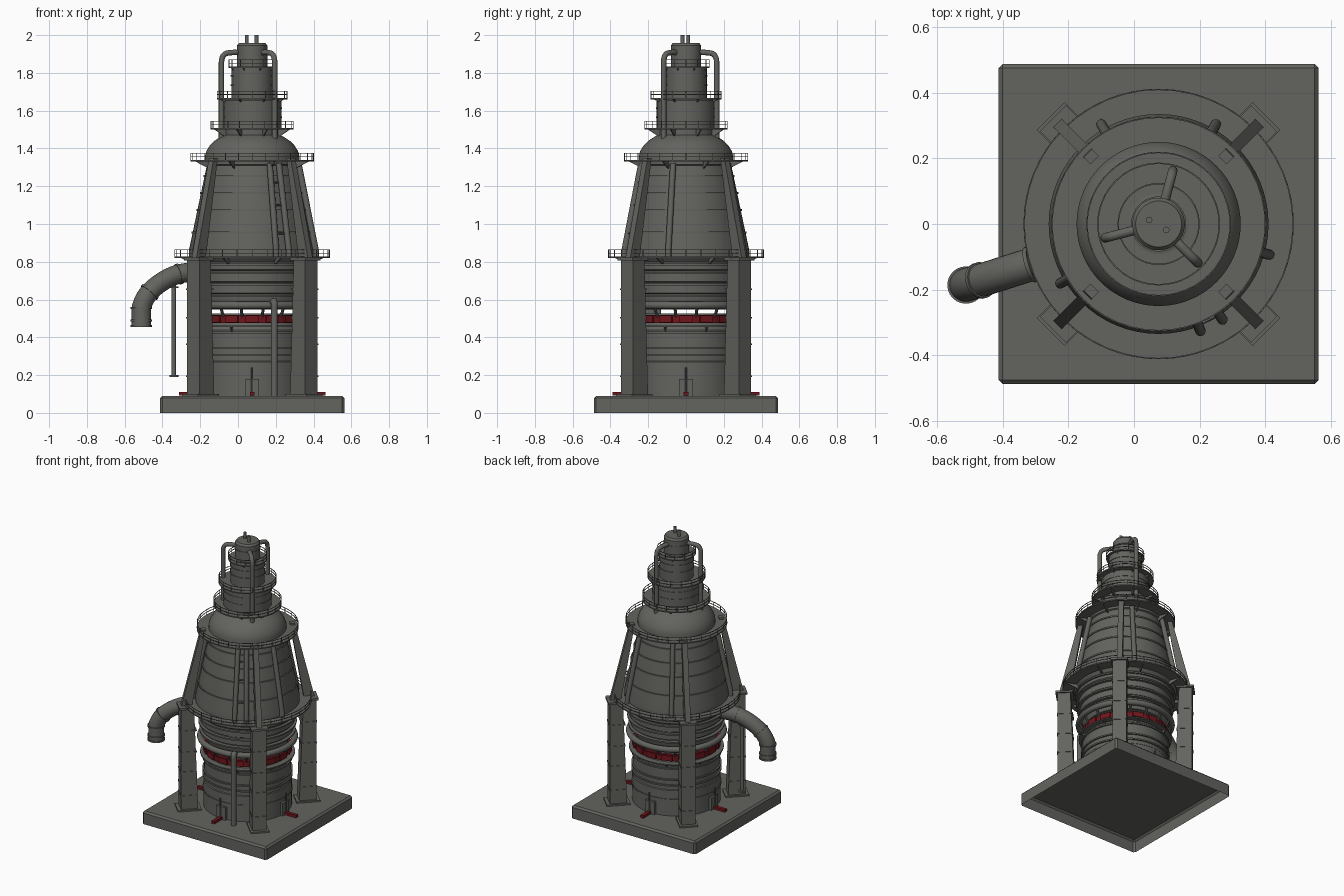
import bpy, bmesh, math
from mathutils import Vector

if "Cube" in bpy.data.objects:
    bpy.data.objects.remove(bpy.data.objects["Cube"])

CX = 0.075  # tower axis offset; parts are modelled around the axis


def material(name, col):
    m = bpy.data.materials.new(name)
    m.diffuse_color = (*col, 1)
    m.use_nodes = True
    m.node_tree.nodes["Principled BSDF"].inputs["Base Color"].default_value = m.diffuse_color
    return m


GREY = material("steel_grey", (0.125, 0.125, 0.115))
RED = material("dark_red", (0.16, 0.008, 0.012))


def finish(name, bm, mat=GREY, recalc=True):
    if recalc:
        bmesh.ops.recalc_face_normals(bm, faces=bm.faces)
    me = bpy.data.meshes.new(name)
    bm.to_mesh(me)
    bm.free()
    me.materials.append(mat)
    ob = bpy.data.objects.new(name, me)
    bpy.context.collection.objects.link(ob)
    ob.location.x = CX
    bpy.ops.object.select_all(action='DESELECT')
    ob.select_set(True)
    bpy.context.view_layer.objects.active = ob
    bpy.ops.object.shade_smooth_by_angle(angle=math.radians(32))
    return ob


def polar(r, a, z):
    return Vector((r * math.cos(a), r * math.sin(a), z))


def lathe(bm, prof, n=64, closed=False):
    """Revolve (r, z) points; open profiles are capped at the ends."""
    rows = [[bm.verts.new(polar(r, 2 * math.pi * i / n, z)) for i in range(n)] for r, z in prof]
    for k in range(len(rows) if closed else len(rows) - 1):
        a, b = rows[k], rows[(k + 1) % len(rows)]
        for i in range(n):
            j = (i + 1) % n
            bm.faces.new((a[i], a[j], b[j], b[i]))
    if not closed:
        bm.faces.new(rows[0][::-1])
        bm.faces.new(rows[-1])


def band(bm, r0, r1, z0, z1, n=64):
    lathe(bm, [(r0, z0), (r1, z0), (r1, z1), (r0, z1)], n, True)


def tube(bm, pts, r, n=14):
    pts = [Vector(p) for p in pts]
    d = (pts[1] - pts[0]).normalized()
    u = d.orthogonal().normalized()
    rows = []
    for i, p in enumerate(pts):
        t = (pts[min(i + 1, len(pts) - 1)] - pts[max(i - 1, 0)]).normalized()
        u = (u - t * u.dot(t)).normalized()
        v = t.cross(u)
        rows.append([bm.verts.new(p + r * (u * math.cos(k * 2 * math.pi / n) + v * math.sin(k * 2 * math.pi / n)))
                     for k in range(n)])
    for a, b in zip(rows, rows[1:]):
        for i in range(n):
            j = (i + 1) % n
            bm.faces.new((a[i], a[j], b[j], b[i]))
    bm.faces.new(rows[0][::-1])
    bm.faces.new(rows[-1])


def rounded(pts, times=3):
    pts = [Vector(p) for p in pts]
    for _ in range(times):
        out = [pts[0]]
        for a, b in zip(pts, pts[1:]):
            out += [a.lerp(b, 0.25), a.lerp(b, 0.75)]
        pts = out + [pts[-1]]
    return pts


def radial_box(bm, ang, low, high, hw):
    """Tapered box pointing outward: low/high = (inner r, outer r, z)."""
    side = Vector((-math.sin(ang), math.cos(ang), 0))
    rows = []
    for r0, r1, z in (low, high):
        rows.append([bm.verts.new(polar(r, ang, z) + side * s * hw) for r, s in ((r0, -1), (r1, -1), (r1, 1), (r0, 1))])
    a, b = rows
    bm.faces.new(a[::-1])
    bm.faces.new(b)
    for i in range(4):
        j = (i + 1) % 4
        bm.faces.new((a[i], a[j], b[j], b[i]))


DIAG = [math.radians(45 + 90 * k) for k in range(4)]
SIDES = [math.radians(90 * k) for k in range(4)]

# Foundation: a hollow slab, open underneath
bm = bmesh.new()
bmesh.ops.create_cube(bm, size=1)
for v in bm.verts:
    v.co = Vector((v.co.x * 0.975, v.co.y * 0.975, (v.co.z + 0.5) * 0.09))
edges = [e for e in bm.edges if max(v.co.z for v in e.verts) > 0.05]
bmesh.ops.bevel(bm, geom=edges, offset=0.012, segments=1, affect='EDGES')
bmesh.ops.delete(bm, geom=[f for f in bm.faces if f.normal.z < -0.9], context='FACES')
finish("foundation", bm, recalc=False)

# Hearth, below the open gap
bm = bmesh.new()
lathe(bm, [(.285, .09), (.285, .27), (.28, .275), (.28, .44), (.265, .46), (.255, .525)])
for z in (.2, .3, .34, .42):
    band(bm, .27, .29, z, z + .01)
finish("hearth", bm)

# Bosh above the gap
bm = bmesh.new()
lathe(bm, [(.26, .548), (.285, .6), (.285, .63), (.297, .635), (.297, .69), (.305, .695), (.305, .75),
           (.318, .76), (.318, .8), (.335, .82)])
for z in (.615, .675, .735, .78):
    band(bm, .27, .308 + (z - .6) * .12, z, z + .01)
finish("bosh", bm)

# Shaft, dome and stacked top cylinders
bm = bmesh.new()
lathe(bm, [(.335, .82), (.335, .86), (.24, 1.31), (.25, 1.315), (.25, 1.36), (.243, 1.385), (.225, 1.415),
           (.2, 1.44), (.165, 1.463), (.15, 1.47), (.15, 1.5), (.155, 1.505), (.155, 1.655), (.148, 1.665),
           (.11, 1.667), (.11, 1.83), (.08, 1.835), (.08, 1.945), (.07, 1.958)])
for z in (.95, 1.07, 1.16, 1.25):
    r = .335 - .095 * (z - .86) / .45
    band(bm, r - .02, r + .005, z, z + .01)
for r, z in ((.158, 1.56), (.158, 1.61), (.114, 1.73), (.114, 1.78), (.084, 1.9)):
    band(bm, r - .02, r, z, z + .008)
finish("shaft_and_top", bm)

# Two vents on the cap
bm = bmesh.new()
for x, y in ((-.029, .012), (.023, -.018)):
    tube(bm, [(x, y, 1.95), (x, y, 2.0)], .01)
finish("cap_vents", bm)

# Platforms with brackets and railings: (inner r, outer r, z, posts)
bm = bmesh.new()
rails = bmesh.new()
for r0, r1, z, n in ((.3, .412, .82, 32), (.23, .327, 1.33, 28), (.14, .22, 1.5, 20), (.1, .187, 1.66, 16),
                     (.07, .125, 1.825, 12), (.25, .305, .455, 0)):
    band(bm, r0, r1, z, z + .008)
    for k in range(8):
        radial_box(bm, k * math.pi / 4 + .39, (r0, r0 + .02, z - .035), (r0, r1 - .005, z), .003)
    if n:
        for h in (.024, .042):
            band(rails, r1 - .004, r1, z + h, z + h + .003, 48)
        for k in range(n):
            a = 2 * math.pi * k / n
            tube(rails, [polar(r1 - .002, a, z), polar(r1 - .002, a, z + .045)], .002, 5)
finish("platforms", bm)
finish("railings", rails)

# Four corner pillars with caps, foot plates and bands
bm = bmesh.new()
for a in DIAG:
    radial_box(bm, a, (.33, .442, .09), (.357, .442, .81), .046)
    radial_box(bm, a, (.34, .455, .808), (.34, .455, .822), .056)
    radial_box(bm, a, (.31, .465, .09), (.31, .465, .1), .06)
    for z in (.19, .36, .5, .65):
        radial_box(bm, a, (.34, .446, z), (.34, .446, z + .008), .049)
finish("pillars", bm)

# Leaning beams from the pillar tops to the shaft platform
bm = bmesh.new()
for a in DIAG:
    radial_box(bm, a, (.365, .435, .82), (.275, .305, 1.35), .018)
finish("leaning_beams", bm)

# Tubes running up the shaft
bm = bmesh.new()
for x, y in ((-.178, .31), (.178, .31), (.343, -.095), (-.303, -.183), (.127, -.325), (.197, -.295)):
    a = math.atan2(y, x)
    tube(bm, [polar(.35, a, .82), polar(.35, a, .86), polar(.255, a, 1.32)], .016)
# small ties between the front pair
for z in (.95, 1.1, 1.22):
    r = .35 - .095 * (z - .86) / .46
    tube(bm, [polar(r, math.atan2(-.325, .127), z), polar(r, math.atan2(-.295, .197), z)], .005, 6)
finish("shaft_tubes", bm)

# Three gooseneck pipes at the top
bm = bmesh.new()
for x, y in ((.044, .165), (-.166, -.043), (.123, -.122)):
    a = math.atan2(y, x)
    tube(bm, rounded([polar(.06, a, 1.905), polar(.1, a, 1.91), polar(.168, a, 1.9), polar(.168, a, 1.8),
                      polar(.168, a, 1.45)]), .0145)
finish("gooseneck_pipes", bm)

# Ring main with feed nozzles and downpipe
bm = bmesh.new()
lathe(bm, [(.305 + .02 * math.cos(t * math.pi / 6), .57 + .02 * math.sin(t * math.pi / 6)) for t in range(12)], 64, True)
for k in range(16):
    a = 2 * math.pi * (k + .5) / 16
    tube(bm, [polar(.3, a, .56), polar(.285, a, .53), polar(.262, a, .5)], .008, 8)
tube(bm, rounded([(.105, -.285, .575), (.118, -.325, .6), (.118, -.325, .53), (.118, -.325, .09)]), .0175)
finish("ring_main", bm)

# Red ring around the nozzles
bm = bmesh.new()
band(bm, .25, .276, .475, .518)
for k in range(16):
    radial_box(bm, 2 * math.pi * k / 16, (.27, .284, .478), (.27, .284, .515), .035)
finish("nozzle_ring", bm, RED)

# Tap holes with rods, and red runners
bm = bmesh.new()
run = bmesh.new()
for a in SIDES:
    radial_box(bm, a, (.25, .3, .09), (.25, .3, .18), .036)
    tube(bm, [polar(.304, a, .09), polar(.304, a, .24)], .005, 8)
    radial_box(run, a, (.28, .388, .092), (.28, .388, .11), .012)
finish("tap_holes", bm)
finish("runners", run, RED)

# Large off-take pipe with flanges
bm = bmesh.new()
slope = .186 / .587
path = rounded([(x, x * slope, z) for x, z in ((-.25, .745), (-.36, .745), (-.45, .715), (-.545, .645),
                                              (-.587, .57), (-.587, .52), (-.587, .456))])
tube(bm, path, .051, 24)
for z in (.456, .485, .55):
    tube(bm, [(-.587, -.186, z), (-.587, -.186, z + .01)], .057, 24)
for i in (len(path) // 4, len(path) // 2):
    d = (path[i + 1] - path[i]).normalized() * .006
    tube(bm, [path[i] - d, path[i] + d], .056, 24)
finish("offtake_pipe", bm)

# Thin hanging pipe under the off-take
bm = bmesh.new()
tube(bm, [(-.415, -.145, .73), (-.415, -.145, .19)], .012)
for z in (.19, .66):
    tube(bm, [(-.415, -.145, z), (-.415, -.145, z + .01)], .024)
finish("hanging_pipe", bm)
